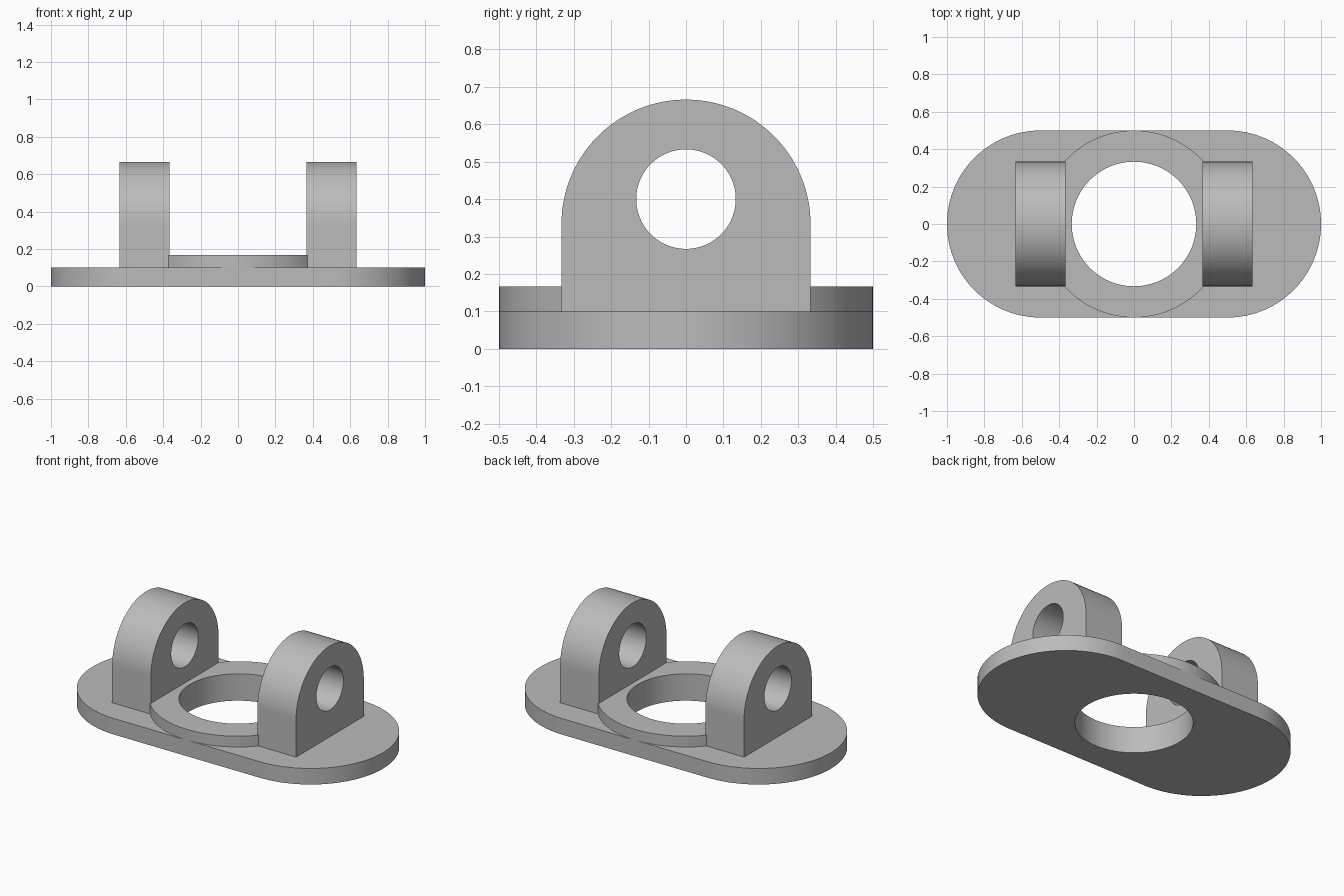
import bpy, bmesh
from math import sin, cos, pi, radians
from mathutils import Matrix

cube = bpy.data.objects.get("Cube")
if cube:
    bpy.data.objects.remove(cube, do_unlink=True)

grey = bpy.data.materials.new("light grey metal")
grey.use_nodes = True
colour = (0.5, 0.5, 0.5, 1)
grey.diffuse_color = colour
grey.node_tree.nodes["Principled BSDF"].inputs["Base Color"].default_value = colour


def arc(cx, cy, r, start, end, steps=48):
    """Points along an arc, both ends included (angles in degrees)."""
    angles = [radians(start + (end - start) * i / steps) for i in range(steps + 1)]
    return [(cx + r * cos(a), cy + r * sin(a)) for a in angles]


def circle(cx, cy, r):
    return arc(cx, cy, r, 0, 360, 96)[:-1]


def extrude_part(name, outer, hole, low, high, matrix=Matrix.Identity(4)):
    """Extrude an outline with a hole from low to high, then orient it."""
    bm = bmesh.new()
    edges = []
    for loop in (outer, hole):
        verts = [bm.verts.new((u, v, low)) for u, v in loop]
        edges += [bm.edges.new((a, b)) for a, b in zip(verts, verts[1:] + verts[:1])]
    bmesh.ops.triangle_fill(bm, edges=edges, use_beauty=True)
    result = bmesh.ops.extrude_face_region(bm, geom=bm.faces[:])
    top = [g for g in result["geom"] if isinstance(g, bmesh.types.BMVert)]
    bmesh.ops.translate(bm, verts=top, vec=(0, 0, high - low))
    bm.transform(matrix)
    bmesh.ops.recalc_face_normals(bm, faces=bm.faces[:])
    mesh = bpy.data.meshes.new(name)
    bm.to_mesh(mesh)
    bm.free()
    mesh.materials.append(grey)
    obj = bpy.data.objects.new(name, mesh)
    bpy.context.collection.objects.link(obj)
    bpy.ops.object.select_all(action="DESELECT")
    obj.select_set(True)
    bpy.context.view_layer.objects.active = obj
    bpy.ops.object.shade_smooth_by_angle(angle=radians(30))
    return obj


plate_top, collar_top = 0.1, 0.167
bore = circle(0, 0, 0.333)

# Rounded base plate and raised collar around the bore
stadium = arc(0.5, 0, 0.5, -90, 90) + arc(-0.5, 0, 0.5, 90, 270)
extrude_part("base_plate", stadium, bore, 0, plate_top)
extrude_part("bore_collar", circle(0, 0, 0.5), bore, plate_top, collar_top)

# Two upright lugs with pin holes: profile in y-z, thickness along x
upright = Matrix(((0, 0, 1, 0), (1, 0, 0, 0), (0, 1, 0, 0), (0, 0, 0, 1)))
lug_outline = [(-0.333, 0.05), (0.333, 0.05)] + arc(0, 0.333, 0.333, 0, 180, 64)
pin_hole = circle(0, 0.4, 0.133)
for name, centre in (("left_lug", 0.5), ("right_lug", -0.5)):
    extrude_part(name, lug_outline, pin_hole, centre - 0.133, centre + 0.133, upright)
